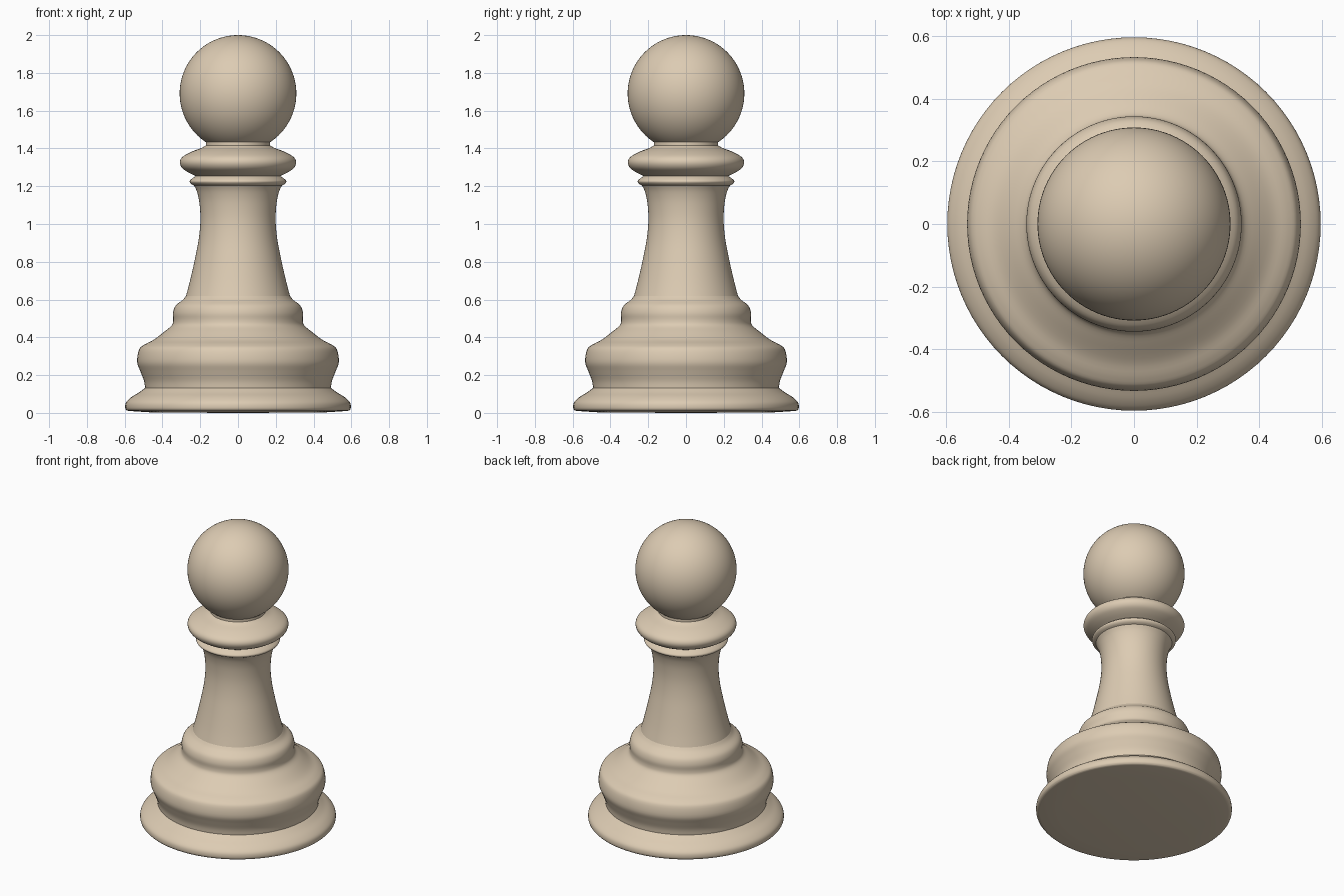
import bpy, bmesh, math
from mathutils import Vector

if "Cube" in bpy.data.objects:
    bpy.data.objects.remove(bpy.data.objects["Cube"])

SEGMENTS = 96

wood = bpy.data.materials.new("pale_wood")
wood.diffuse_color = (0.72, 0.60, 0.45, 1.0)
wood.use_nodes = True
wood.node_tree.nodes["Principled BSDF"].inputs["Base Color"].default_value = wood.diffuse_color


def smooth_profile(points, steps=4):
    """Catmull-Rom curve through (radius, height) points."""
    p = [Vector(q) for q in points]
    p = [p[0]] + p + [p[-1]]
    out = []
    for i in range(1, len(p) - 2):
        a, b, c, d = p[i - 1:i + 3]
        for s in range(steps):
            t = s / steps
            out.append(0.5 * (2 * b + (c - a) * t + (2 * a - 5 * b + 4 * c - d) * t ** 2
                              + (3 * b - a - 3 * c + d) * t ** 3))
    return out + [p[-1]]


def lathe(name, profile):
    """Turn a bottom-to-top profile around z."""
    bm = bmesh.new()
    rings = []
    for r, z in profile:
        if r < 1e-4:
            rings.append([bm.verts.new((0, 0, z))])
        else:
            rings.append([bm.verts.new((r * math.cos(a), r * math.sin(a), z))
                          for a in (2 * math.pi * i / SEGMENTS for i in range(SEGMENTS))])
    for lo, hi in zip(rings, rings[1:]):
        for i in range(SEGMENTS):
            j = (i + 1) % SEGMENTS
            if len(lo) == 1:
                bm.faces.new((lo[0], hi[j], hi[i]))
            elif len(hi) == 1:
                bm.faces.new((lo[i], lo[j], hi[0]))
            else:
                bm.faces.new((lo[i], lo[j], hi[j], hi[i]))
    mesh = bpy.data.meshes.new(name)
    bm.to_mesh(mesh)
    bm.free()
    mesh.materials.append(wood)
    obj = bpy.data.objects.new(name, mesh)
    bpy.context.collection.objects.link(obj)
    bpy.ops.object.select_all(action='DESELECT')
    obj.select_set(True)
    bpy.context.view_layer.objects.active = obj
    bpy.ops.object.shade_smooth_by_angle(angle=math.radians(40))
    return obj


# Foot: flat underside and flared rim
lathe("foot", [(0, 0), (0.45, 0.002), (0.575, 0.01)] + smooth_profile(
    [(0.588, 0.012), (0.597, 0.025), (0.593, 0.055), (0.565, 0.083), (0.525, 0.108), (0.492, 0.132)]))

# Base: wide bulge with a smaller step above it
lathe("base", smooth_profile(
    [(0.492, 0.132), (0.498, 0.17), (0.517, 0.22), (0.534, 0.27), (0.524, 0.335),
     (0.495, 0.362), (0.445, 0.388), (0.39, 0.43), (0.352, 0.462), (0.343, 0.49),
     (0.344, 0.53), (0.33, 0.568), (0.293, 0.598), (0.275, 0.62)]))

# Stem: tapered shaft flaring towards the top
lathe("stem", smooth_profile(
    [(0.275, 0.62), (0.254, 0.70), (0.229, 0.81), (0.208, 0.92), (0.199, 1.02),
     (0.204, 1.11), (0.217, 1.17), (0.232, 1.203)]))

# Thin ring under the collar
lathe("neck_ring", smooth_profile(
    [(0.232, 1.203), (0.248, 1.212), (0.256, 1.226), (0.243, 1.241), (0.224, 1.254)]))

# Collar: rounded disc
lathe("collar", smooth_profile(
    [(0.224, 1.254), (0.265, 1.274), (0.297, 1.298), (0.308, 1.328), (0.293, 1.356),
     (0.245, 1.383), (0.195, 1.402), (0.17, 1.416)]))

# Head: ball cut open where it meets the collar
R, CZ = 0.309, 1.691
ball = [(R * math.cos(a), CZ + R * math.sin(a))
        for a in (math.radians(-56.6 + 146.6 * i / 40) for i in range(41))]
lathe("head", [(0.17, 1.416)] + ball)
